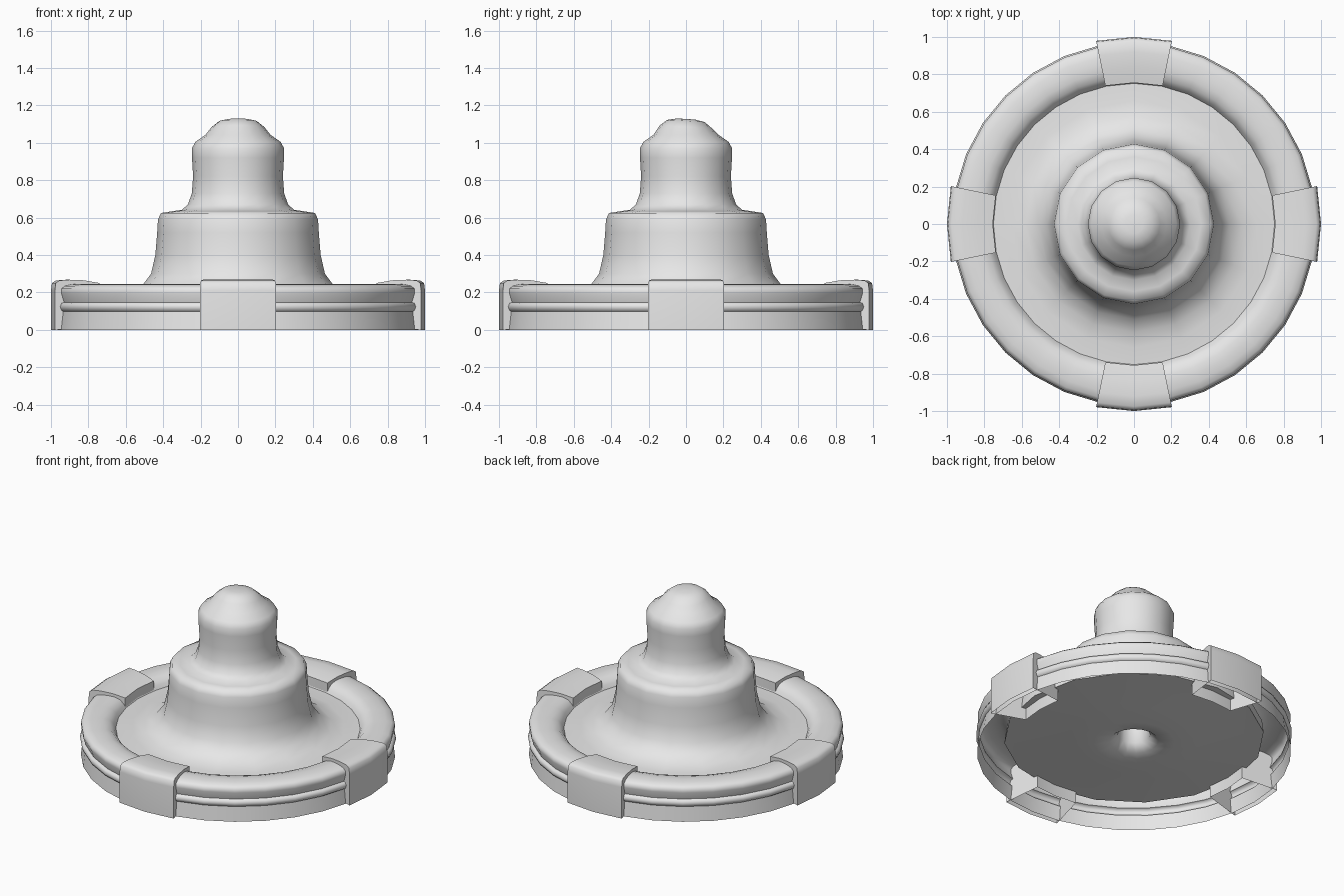
import bpy
import bmesh
from math import sin, cos, radians, pi

cube = bpy.data.objects.get("Cube")
if cube:
    bpy.data.objects.remove(cube, do_unlink=True)

stone = bpy.data.materials.new("grey stone")
stone.use_nodes = True
stone.diffuse_color = (0.8, 0.8, 0.8, 1)
stone.node_tree.nodes["Principled BSDF"].inputs["Base Color"].default_value = (0.8, 0.8, 0.8, 1)


def finish(bm, name, sharp):
    bmesh.ops.remove_doubles(bm, verts=bm.verts, dist=0.0005)
    bmesh.ops.recalc_face_normals(bm, faces=bm.faces)
    mesh = bpy.data.meshes.new(name)
    bm.to_mesh(mesh)
    bm.free()
    mesh.materials.append(stone)
    obj = bpy.data.objects.new(name, mesh)
    bpy.context.collection.objects.link(obj)
    bpy.ops.object.select_all(action="DESELECT")
    bpy.context.view_layer.objects.active = obj
    obj.select_set(True)
    bpy.ops.object.shade_smooth_by_angle(angle=radians(sharp))
    return obj


def sweep(bm, profile, start, end, steps):
    """Turn an (r, z) profile about the z axis between two angles."""
    rows = []
    for i in range(steps + 1):
        a = start + (end - start) * i / steps
        rows.append([bm.verts.new((r * cos(a), r * sin(a), z)) for r, z in profile])
    for p, q in zip(rows, rows[1:]):
        for j in range(len(profile) - 1):
            bm.faces.new((p[j], q[j], q[j + 1], p[j + 1]))
    return rows


def lathe(name, profile, sides, sharp):
    bm = bmesh.new()
    sweep(bm, profile, 0, 2 * pi, sides)
    return finish(bm, name, sharp)


# Rim with skirt, rounded bead and rounded top, open underneath
lathe("basin_rim", [
    (0.75, 0.18), (0.765, 0.207), (0.79, 0.232), (0.83, 0.244), (0.87, 0.246),
    (0.91, 0.243), (0.945, 0.235), (0.965, 0.22), (0.965, 0.195), (0.95, 0.147),
    (0.964, 0.142), (0.972, 0.123), (0.964, 0.104), (0.955, 0.098), (0.966, 0)], 32, 62)

# Floor rising into the stepped central tower
tower = lathe("basin_floor_and_tower", [
    (0.8, 0.1), (0.79, 0.182), (0.66, 0.186), (0.58, 0.2), (0.51, 0.24), (0.465, 0.3),
    (0.442, 0.4), (0.432, 0.52), (0.428, 0.59), (0.412, 0.625), (0.36, 0.633),
    (0.3, 0.642), (0.268, 0.67), (0.247, 0.73), (0.24, 0.82), (0.246, 0.92),
    (0.247, 0.97), (0.228, 1.005), (0.175, 1.042), (0.14, 1.085), (0.1, 1.117),
    (0.05, 1.127), (0.0005, 1.128)], 16, 80)
for v in tower.data.vertices:
    if v.co.z > 1.06:
        v.co.z -= 0.06 * v.co.y

# Underside of the floor with a small drain hollow
lathe("floor_underside", [
    (0.8, 0.1), (0.4, 0.08), (0.25, 0.065), (0.15, 0.075), (0.1, 0.12),
    (0.09, 0.25), (0.0005, 0.25)], 16, 60)

# Four clamp blocks over the rim, open below
clamp = [(1.0, 0), (1.0, 0.21), (0.995, 0.25), (0.975, 0.264), (0.92, 0.268),
         (0.84, 0.265), (0.755, 0.25), (0.755, 0.02)]
half = radians(11.7)
for k, side in enumerate(("left", "back", "right", "front")):
    bm = bmesh.new()
    mid = k * pi / 2
    rows = sweep(bm, clamp, mid - half, mid + half, 2)
    for end in (rows[0], rows[-1]):
        bm.faces.new(end)
    finish(bm, side + "_clamp_block", 60)
